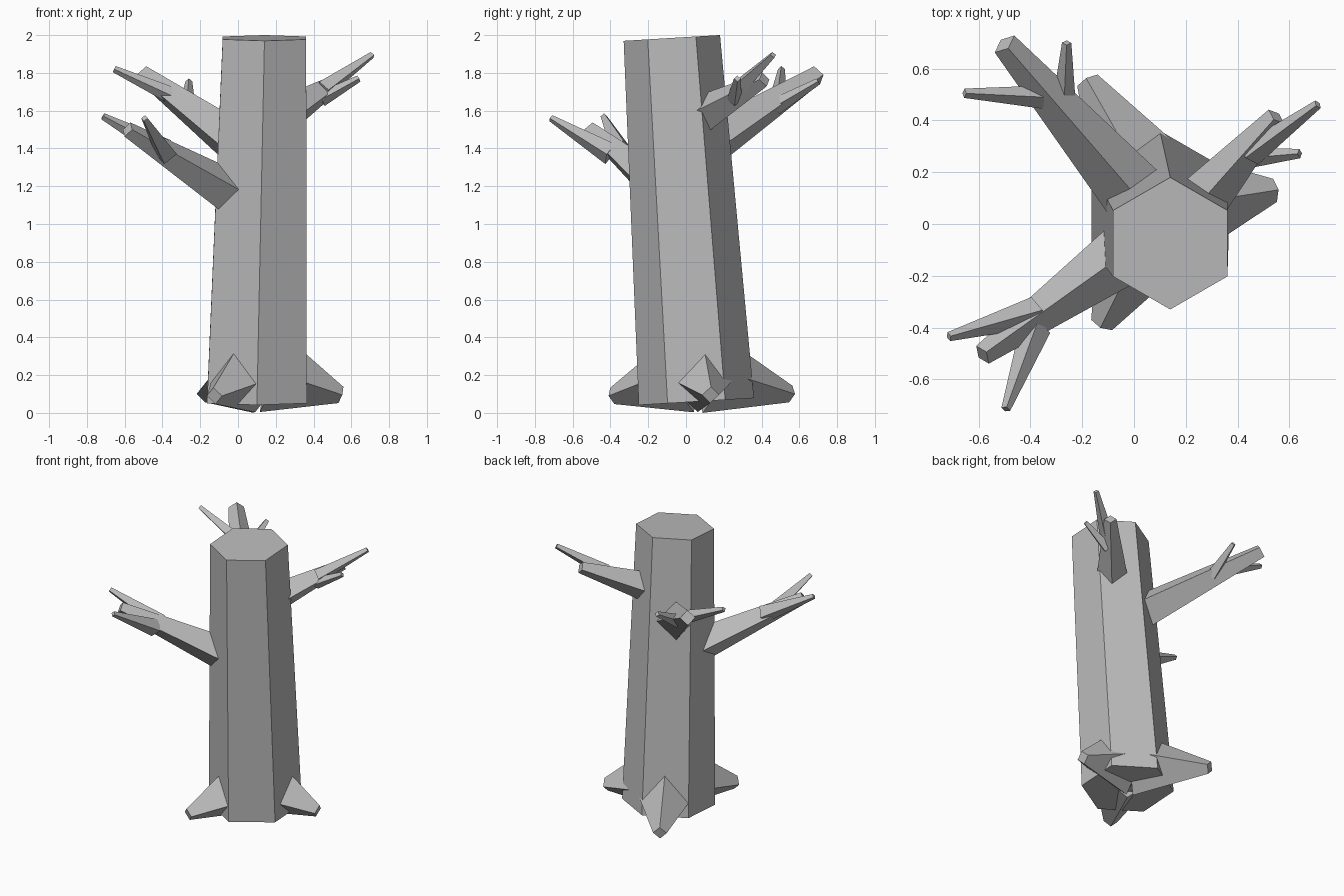
import bpy
import bmesh
from mathutils import Vector

if "Cube" in bpy.data.objects:
    bpy.data.objects.remove(bpy.data.objects["Cube"], do_unlink=True)

# Bark colour
bark = bpy.data.materials.new("grey bark")
bark.use_nodes = True
bark.diffuse_color = (0.5, 0.5, 0.5, 1)
bark.node_tree.nodes["Principled BSDF"].inputs["Base Color"].default_value = (0.5, 0.5, 0.5, 1)


def add_object(name, bm):
    mesh = bpy.data.meshes.new(name)
    bm.to_mesh(mesh)
    bm.free()
    mesh.materials.append(bark)
    obj = bpy.data.objects.new(name, mesh)
    bpy.context.collection.objects.link(obj)
    return obj


def limb(name, start, end, r_start, r_end):
    """Four-sided taper between two points, with one edge facing up."""
    start, end = Vector(start), Vector(end)
    axis = end - start
    bm = bmesh.new()
    bmesh.ops.create_cone(bm, cap_ends=True, segments=4, radius1=r_start,
                          radius2=r_end, depth=axis.length)
    turn = axis.to_track_quat('Z', 'Y')
    for v in bm.verts:
        v.co = turn @ v.co + (start + end) / 2
    return add_object(name, bm)


# Trunk: leaning hexagonal taper with slightly sloped ends
bm = bmesh.new()
bmesh.ops.create_cone(bm, cap_ends=True, segments=6, radius1=0.305,
                      radius2=0.255, depth=2)
for v in bm.verts:
    top = v.co.z > 0
    centre = Vector((0.14, -0.075, 1.985)) if top else Vector((0.1, 0.055, 0.06))
    v.co.z = v.co.y * 0.06
    v.co += centre
add_object("trunk", bm)

# Roots spread from the foot of the trunk
foot = Vector((0.1, 0.06, 0.21))
root_tips = {
    "front_root": (-0.125, -0.39, 0.09),
    "back_root": (-0.18, 0.555, 0.1),
    "left_root": (0.545, 0.13, 0.095),
}
for name, tip in root_tips.items():
    tip = Vector(tip)
    out = (tip - foot) * Vector((1, 1, 0))
    limb(name, foot + out.normalized() * 0.08, tip, 0.215, 0.045)

# Branches: start, tip, radii, then the twigs growing from each
branches = {
    "front_right_branch": ((0.04, -0.06, 1.12), (-0.585, -0.505, 1.5), 0.13, 0.042, [
        ((-0.38, -0.34, 1.39), (-0.715, -0.435, 1.57), 0.06),
        ((-0.38, -0.4, 1.37), (-0.495, -0.715, 1.56), 0.06)]),
    "back_right_branch": ((0.05, 0.06, 1.38), (-0.5, 0.695, 1.79), 0.135, 0.05, [
        ((-0.35, 0.49, 1.68), (-0.655, 0.505, 1.82), 0.045),
        ((-0.27, 0.47, 1.62), (-0.26, 0.7, 1.755), 0.045)]),
    "back_left_branch": ((0.2, 0.02, 1.545), (0.55, 0.415, 1.765), 0.115, 0.04, [
        ((0.45, 0.27, 1.71), (0.71, 0.462, 1.895), 0.05),
        ((0.44, 0.255, 1.66), (0.64, 0.272, 1.77), 0.04)]),
}
for name, (start, tip, r_start, r_tip, twigs) in branches.items():
    limb(name, start, tip, r_start, r_tip)
    for i, (base, end, radius) in enumerate(twigs, 1):
        limb(f"{name}_twig_{i}", base, end, radius, 0.018)
